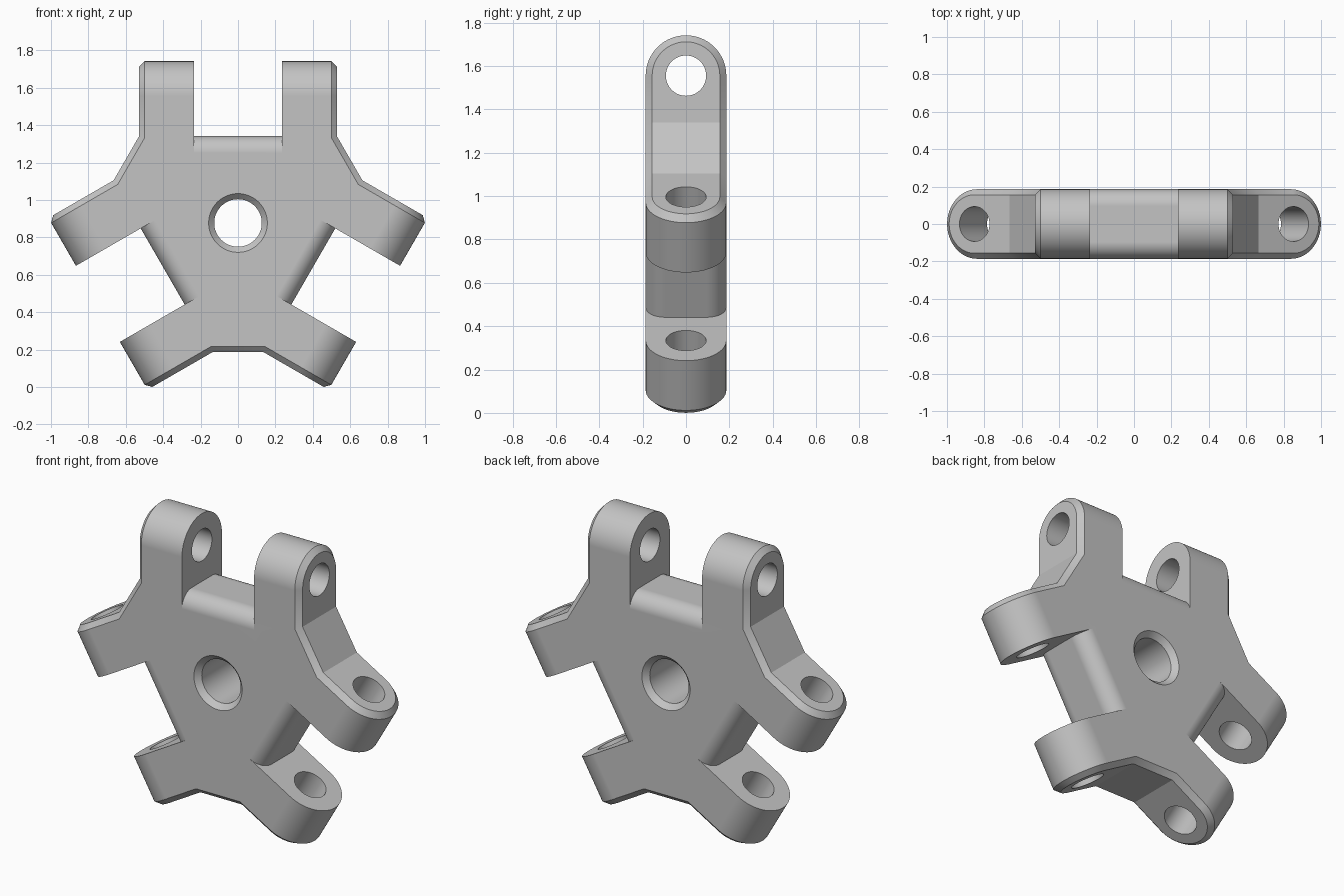
import bpy, bmesh
from math import pi, cos, sin, radians
from mathutils import Matrix, Vector

if "Cube" in bpy.data.objects:
    bpy.data.objects.remove(bpy.data.objects["Cube"], do_unlink=True)

HUB_Z = 0.877      # height of the hub axis
HALF = 0.186       # half thickness
REACH = 0.865      # hub axis to lug tip
OUTER = 0.53       # outer face of each lug
INNER = 0.235      # inner face of each lug
WEB = 0.465        # hub axis to the web between two lugs
VALLEY = 0.69      # hub axis to the flat between lug pairs
CHAMFER = 0.03
FILLET = 0.09

grey = bpy.data.materials.new("machined_grey")
grey.use_nodes = True
colour = (0.55, 0.55, 0.55, 1)
grey.diffuse_color = colour
grey.node_tree.nodes["Principled BSDF"].inputs["Base Color"].default_value = colour


def loft(name, rings, turn=0):
    """Skin matching rings into a closed solid, turned about the hub axis."""
    bm = bmesh.new()
    loops = [[bm.verts.new(p) for p in ring] for ring in rings]
    count = len(loops[0])
    for a, b in zip(loops, loops[1:]):
        for i in range(count):
            j = (i + 1) % count
            bm.faces.new((a[i], a[j], b[j], b[i]))
    bm.faces.new(loops[0])
    bm.faces.new(loops[-1])
    bmesh.ops.recalc_face_normals(bm, faces=bm.faces)
    place = Matrix.Translation((0, 0, HUB_Z)) @ Matrix.Rotation(radians(turn), 4, "Y")
    bm.transform(place)
    mesh = bpy.data.meshes.new(name)
    bm.to_mesh(mesh)
    bm.free()
    mesh.materials.append(grey)
    obj = bpy.data.objects.new(name, mesh)
    bpy.context.collection.objects.link(obj)
    return obj


def combine(body, tool, operation):
    tool.hide_render = True
    mod = body.modifiers.new("combine", "BOOLEAN")
    mod.operation = operation
    mod.solver = "EXACT"
    mod.object = tool
    bpy.context.view_layer.objects.active = body
    bpy.ops.object.modifier_apply(modifier=mod.name)
    bpy.data.objects.remove(tool, do_unlink=True)


def hub_ring(y, inset):
    """Six-sided hub outline with alternating webs and valley flats."""
    web = WEB + 0.003
    half = (VALLEY - inset - web / 2) / cos(pi / 6)
    ring = []
    for k in range(3):
        spin = Matrix.Rotation(k * 2 * pi / 3, 3, "Y")
        ring += [spin @ Vector((s * half, y, web)) for s in (-1, 1)]
    return ring


def lug_ring(x, inset):
    """Round-ended lug section."""
    r = HALF - inset
    arc = [pi * i / 40 for i in range(41)]
    return ([(x, r * cos(a), REACH - HALF + r * sin(a)) for a in arc]
            + [(x, -r, 0.1), (x, r, 0.1)])


def slot_ring(x):
    """Slot section that leaves a web with rounded edges below it."""
    arc = [pi / 2 * i / 12 for i in range(13)]
    side = [(HALF - FILLET + FILLET * cos(a), WEB - FILLET + FILLET * sin(a)) for a in arc]
    half = [(0.3, 1.0), (0.3, WEB - FILLET)] + side
    return [(x, y, z) for y, z in half] + [(x, -y, z) for y, z in reversed(half)]


def circle(radius, point, steps=64):
    return [point(radius * cos(2 * pi * i / steps), radius * sin(2 * pi * i / steps))
            for i in range(steps)]


# Hub plate with chamfered valley flats
edge = HALF - CHAMFER
body = loft("hinge_hub", [hub_ring(-HALF, CHAMFER), hub_ring(-edge, 0),
                          hub_ring(edge, 0), hub_ring(HALF, CHAMFER)])

# Three lug blocks, chamfered around their outer faces
for k in range(3):
    shoulder = OUTER - CHAMFER
    block = loft("lug_block", [lug_ring(-OUTER, CHAMFER), lug_ring(-shoulder, 0),
                               lug_ring(shoulder, 0), lug_ring(OUTER, CHAMFER)], k * 120)
    combine(body, block, "UNION")

# Slots and pin holes split each block into two lugs
for k in range(3):
    slot = loft("slot_cutter", [slot_ring(-INNER), slot_ring(INNER)], k * 120)
    combine(body, slot, "DIFFERENCE")
    pin = loft("pin_cutter", [circle(0.093, lambda u, v: (x, u, REACH - HALF + v), 48)
                              for x in (-0.6, 0.6)], k * 120)
    combine(body, pin, "DIFFERENCE")

# Central bore, countersunk on both faces
bore = [(-HALF - 0.02, 0.177), (-edge, 0.127), (edge, 0.127), (HALF + 0.02, 0.177)]
cutter = loft("bore_cutter", [circle(r, lambda u, v: (u, y, v)) for y, r in bore])
combine(body, cutter, "DIFFERENCE")

# Smooth the curved faces and keep the flats flat
bpy.ops.object.select_all(action="DESELECT")
body.select_set(True)
bpy.context.view_layer.objects.active = body
bpy.ops.object.shade_smooth_by_angle(angle=radians(25))
normals = body.modifiers.new("flat_normals", "WEIGHTED_NORMAL")
normals.keep_sharp = True
